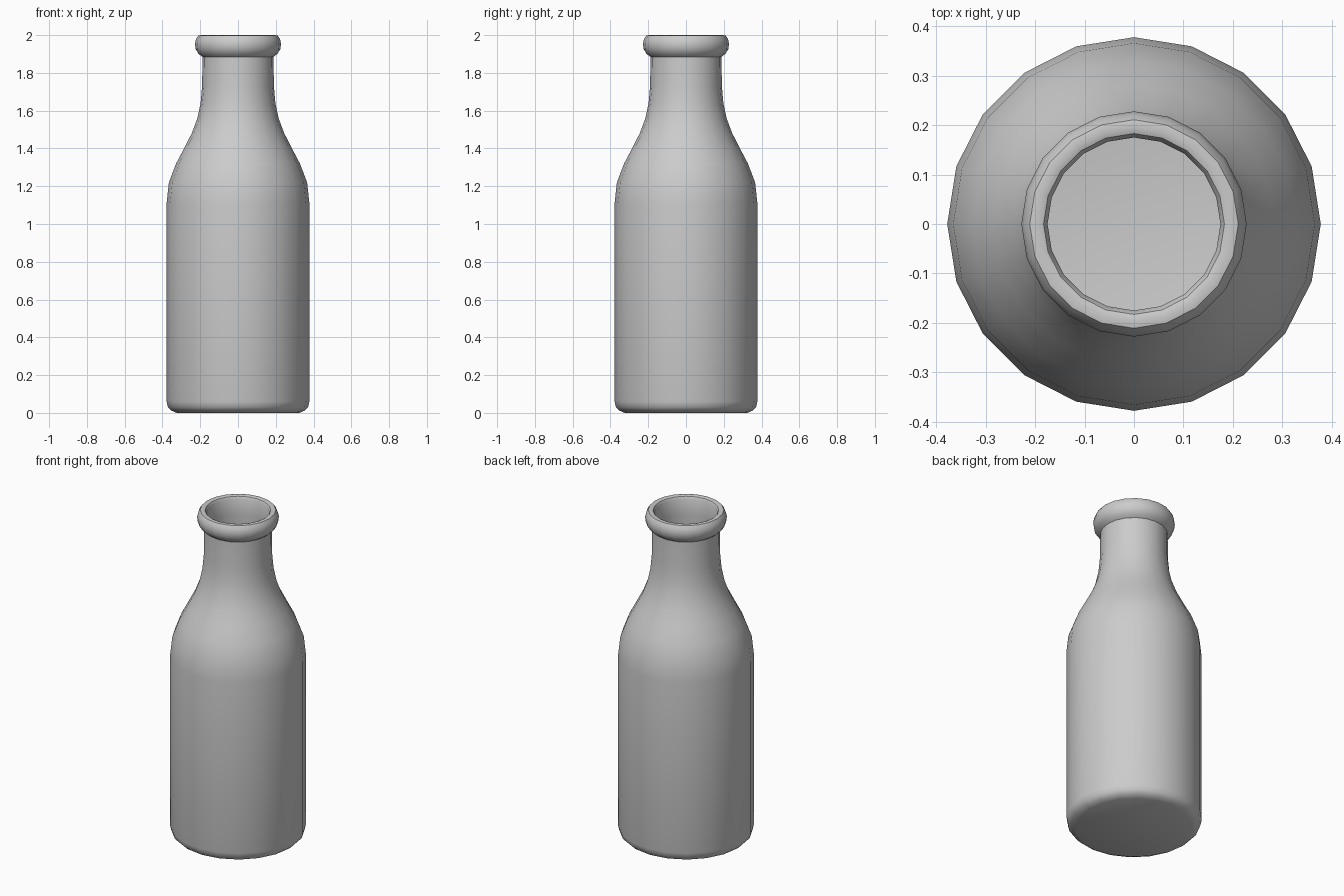
import bpy, bmesh, math

if "Cube" in bpy.data.objects:
    bpy.data.objects.remove(bpy.data.objects["Cube"])

SIDES = 20

# Half section (radius, height): outer body, shoulder, neck, rolled lip
outer = [(0.325, 0.0), (0.353, 0.012), (0.371, 0.03), (0.378, 0.06),
         (0.378, 1.11), (0.366, 1.22), (0.328, 1.32), (0.283, 1.405),
         (0.245, 1.48), (0.215, 1.56), (0.198, 1.64), (0.190, 1.73),
         (0.188, 1.885), (0.208, 1.90), (0.224, 1.925), (0.228, 1.955),
         (0.222, 1.98), (0.211, 1.997), (0.196, 2.0)]
# Inside of the mouth, then the thin inner wall down to the floor
inner = [(0.183, 1.995), (0.175, 1.98), (0.176, 1.885), (0.177, 1.73),
         (0.185, 1.64), (0.202, 1.56), (0.232, 1.48), (0.270, 1.405),
         (0.315, 1.32), (0.353, 1.22), (0.365, 1.11),
         (0.365, 0.06), (0.345, 0.025), (0.315, 0.015)]


def lathe(name, profile):
    bm = bmesh.new()
    rings = []
    for r, z in profile:
        rings.append([bm.verts.new((r * math.cos(2 * math.pi * i / SIDES),
                                    r * math.sin(2 * math.pi * i / SIDES), z))
                      for i in range(SIDES)])
    for a, b in zip(rings, rings[1:]):
        for i in range(SIDES):
            j = (i + 1) % SIDES
            bm.faces.new((a[i], a[j], b[j], b[i]))
    bm.faces.new(rings[0][::-1])   # underside
    bm.faces.new(rings[-1])        # inside floor
    bmesh.ops.recalc_face_normals(bm, faces=bm.faces)
    mesh = bpy.data.meshes.new(name)
    bm.to_mesh(mesh)
    bm.free()
    obj = bpy.data.objects.new(name, mesh)
    bpy.context.collection.objects.link(obj)
    return obj


# Bottle
bottle = lathe("bottle", outer + inner)
bpy.context.view_layer.objects.active = bottle
bottle.select_set(True)
bpy.ops.object.shade_smooth_by_angle(angle=math.radians(40))
